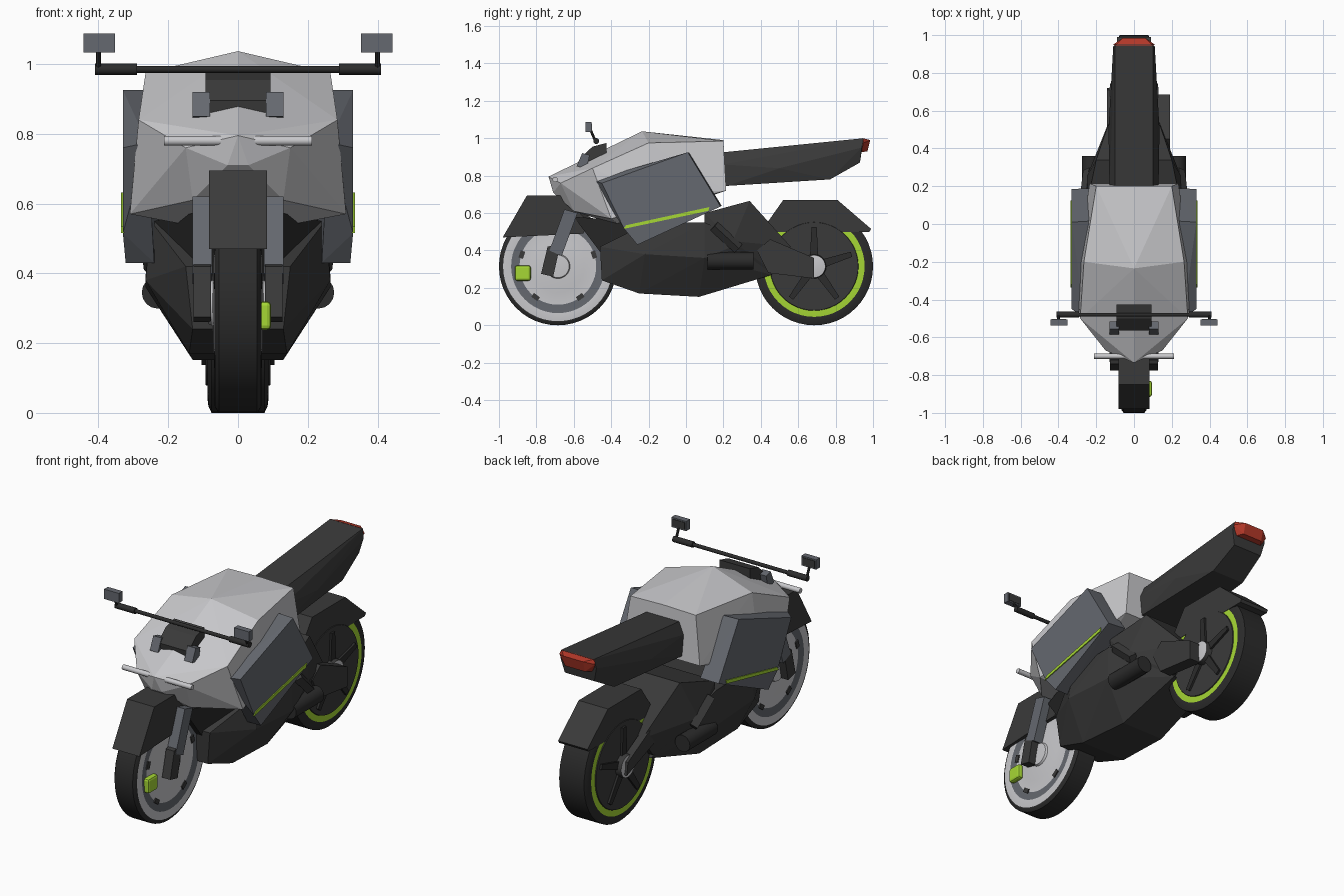
import bpy, bmesh, math
from mathutils import Vector

cube = bpy.data.objects.get("Cube")
if cube:
    bpy.data.objects.remove(cube, do_unlink=True)


def material(name, r, g, b):
    m = bpy.data.materials.new(name)
    m.use_nodes = True
    m.diffuse_color = (r, g, b, 1)
    m.node_tree.nodes["Principled BSDF"].inputs["Base Color"].default_value = (r, g, b, 1)
    return m


SILVER = material("silver", .58, .58, .6)
SLATE = material("slate grey", .13, .14, .16)
CHARCOAL = material("charcoal", .042, .042, .042)
BLACK = material("rubber black", .025, .025, .025)
GREEN = material("lime green", .38, .68, .035)
RED = material("tail red", .46, .04, .022)
SIDES = (("left", 1), ("right", -1))


def finish(name, bm, *mats):
    bmesh.ops.recalc_face_normals(bm, faces=bm.faces)
    mesh = bpy.data.meshes.new(name)
    bm.to_mesh(mesh)
    bm.free()
    for m in mats:
        mesh.materials.append(m)
    ob = bpy.data.objects.new(name, mesh)
    bpy.context.collection.objects.link(ob)
    return ob


def smooth(ob, angle=35):
    bpy.ops.object.select_all(action='DESELECT')
    ob.select_set(True)
    bpy.context.view_layer.objects.active = ob
    bpy.ops.object.shade_smooth_by_angle(angle=math.radians(angle))


def hull(name, pts, mat, mirror=False):
    """Faceted convex shell around points, optionally mirrored across x."""
    bm = bmesh.new()
    both = list(pts) + ([(-x, y, z) for x, y, z in pts if x] if mirror else [])
    verts = [bm.verts.new(p) for p in both]
    res = bmesh.ops.convex_hull(bm, input=verts)
    loose = [v for v in res["geom_interior"] if isinstance(v, bmesh.types.BMVert)]
    bmesh.ops.delete(bm, geom=loose, context='VERTS')
    bmesh.ops.dissolve_limit(bm, angle_limit=.01, verts=bm.verts, edges=bm.edges)
    return finish(name, bm, mat)


def prism(name, x0, x1, outline, mat):
    """Side outline of (y, z) points pushed between two x positions."""
    return hull(name, [(x, y, z) for x in (x0, x1) for y, z in outline], mat)


def pair(name, x0, x1, outline, mat):
    for side, s in SIDES:
        prism(f"{name}_{side}", s * x0, s * x1, outline, mat)


def rod(name, a, b, radius, mat, sides=12):
    a, b = Vector(a), Vector(b)
    bm = bmesh.new()
    bmesh.ops.create_cone(bm, cap_ends=True, segments=sides, radius1=radius,
                          radius2=radius, depth=(b - a).length)
    bm.transform((b - a).to_track_quat('Z', 'Y').to_matrix().to_4x4())
    bmesh.ops.translate(bm, verts=bm.verts, vec=(a + b) / 2)
    ob = finish(name, bm, mat)
    smooth(ob)
    return ob


def rect(y0, y1, z0, z1):
    return [(y0, z0), (y1, z0), (y1, z1), (y0, z1)]


def wheel(name, y, half, bands, mats, steps=48):
    """Lathe a half profile of (radius, x), mirrored, with one material per band."""
    profile = half[::-1] + [(r, -x) for r, x in half]
    band = bands[::-1] + [0] + bands
    bm = bmesh.new()
    rings = []
    for r, x in profile:
        rings.append([bm.verts.new((x, y + r * math.cos(t), .315 + r * math.sin(t)))
                      for t in (2 * math.pi * i / steps for i in range(steps))])
    for a, b, m in zip(rings, rings[1:], band):
        for i in range(steps):
            j = (i + 1) % steps
            bm.faces.new((a[i], a[j], b[j], b[i])).material_index = m
    for ring in (rings[0], rings[-1]):
        bm.faces.new(ring).material_index = band[0]
    smooth(finish(name, bm, *mats), 30)


# Wheels
FRONT, REAR = -.685, .685
wheel("front_wheel", FRONT,
      [(.315, .055), (.3, .066), (.293, .067), (.25, .067), (.205, .062),
       (.14, .07), (.065, .073), (.06, .085), (.03, .087)],
      [0, 0, 1, 2, 1, 1, 1, 1], (BLACK, SILVER, SLATE))
wheel("rear_wheel", REAR,
      [(.315, .076), (.295, .085), (.27, .088), (.237, .088), (.235, .093),
       (.065, .093), (.06, .125), (.03, .13)],
      [0, 0, 1, 2, 2, 2, 3], (BLACK, GREEN, CHARCOAL, SILVER))

# Rear spokes and front disc bolts
for side, s in SIDES:
    for i in range(5):
        t = math.tau * i / 5 + math.pi / 2
        d, n = Vector((math.cos(t), math.sin(t))), Vector((-math.sin(t), math.cos(t)))
        c = Vector((REAR, .315))
        prism(f"rear_spoke_{side}_{i + 1}", s * .09, s * .105,
              [c + d * r + n * w for r, w in ((.05, .022), (.05, -.022), (.21, -.014), (.21, .014))],
              BLACK)
        c = Vector((FRONT, .315))
        prism(f"front_disc_bolt_{side}_{i + 1}", s * .06, s * .069,
              [c + d * r + n * w for r in (.19, .215) for w in (-.02, .02)], CHARCOAL)

# Brake caliper
caliper = prism("brake_caliper", .06, .095, rect(-.915, -.83, .238, .32), GREEN)
bev = caliper.modifiers.new("bevel", 'BEVEL')
bev.width, bev.segments = .012, 2

# Mudguards
prism("front_mudguard", -.083, .083,
      [(-.98, .47), (-.85, .695), (-.66, .695), (-.52, .55), (-.55, .49)], CHARCOAL)
prism("rear_mudguard", -.09, .09,
      [(.4, .5), (.52, .67), (.81, .67), (.99, .515), (.98, .5), (.83, .51)], CHARCOAL)

# Forks
pair("fork_upper", .075, .13, [(-.65, .62), (-.58, .6), (-.665, .37), (-.73, .4)], SLATE)
pair("fork_lower", .078, .128, [(-.74, .42), (-.67, .44), (-.71, .26), (-.775, .275)], CHARCOAL)

# Tank and nose fairing
hull("tank_fairing", [
    (0, .2, .99), (.2, .2, .985), (.235, .215, .72),
    (0, -.235, 1.037), (.265, -.2, .975), (.3, -.2, .7),
    (.285, -.5, .84), (.31, -.4, .57), (0, -.735, .795),
    (.15, -.67, .76), (.13, -.6, .61), (.03, -.71, .71), (.1, -.35, .53)], SILVER, True)

# Side panels with a bright stripe
for side, s in SIDES:
    hull(f"side_panel_{side}", [(s * x, y, z) for x, y, z in (
        (.33, -.45, .76), (.33, .01, .925), (.33, .185, .635), (.33, -.33, .515),
        (.322, -.26, .43), (.26, -.5, .775), (.24, .015, .925), (.22, .19, .64),
        (.24, -.26, .43))], SLATE)
    prism(f"panel_stripe_{side}", s * .327, s * .335,
          [(-.335, .515), (.12, .612), (.125, .632), (-.32, .535)], GREEN)

# Engine fairing and rear frame
hull("engine_fairing", [
    (.15, -.46, .42), (.13, -.45, .24), (.25, -.2, .55), (.265, -.22, .38),
    (.14, -.25, .17), (.26, .1, .55), (.265, .1, .36), (.13, .07, .152),
    (.22, .32, .45), (.11, .46, .27)], CHARCOAL, True)
hull("steering_frame", [
    (.09, -.6, .58), (.1, -.45, .38), (.24, -.2, .55), (.2, -.2, .4)], BLACK, True)
hull("rear_frame", [
    (.25, .1, .6), (.2, .34, .665), (.25, .25, .45), (.14, .45, .52),
    (.125, .56, .42), (.12, .46, .29), (.22, .1, .35)], CHARCOAL, True)

# Swing arms
prism("swing_arm_left", .12, .19,
      [(.685, .25), (.685, .36), (.45, .46), (.38, .4), (.44, .28)], CHARCOAL)
prism("swing_arm_right", -.1, -.142,
      [(.72, .28), (.71, .35), (.45, .49), (.4, .4)], CHARCOAL)

# Foot pegs and their braces
for side, s in SIDES:
    rod(f"foot_peg_{side}", (s * .23, .115, .345), (s * .23, .36, .345), .046, BLACK, 16)
    rod(f"peg_brace_{side}", (s * .255, .15, .53), (s * .24, .28, .41), .03, CHARCOAL, 4)

# Seat and tail light
hull("seat_tail", [
    (.1, .2, .925), (.13, .2, .86), (.125, .215, .745), (.1, .47, .935), (.135, .5, .84),
    (.1, .77, .78), (.1, .95, 1.0), (.11, .94, .95), (.09, .93, .87)], CHARCOAL, True)
hull("tail_light", [
    (.1, .945, 1.0), (.11, .95, .975), (.06, .985, .99), (.06, .97, .93), (.085, .935, .925)],
    RED, True)

# Instrument cowl and brackets
prism("instrument_cowl", -.093, .093,
      [(-.425, .975), (-.425, .9), (-.56, .86), (-.565, .895), (-.5, .955)], CHARCOAL)
pair("cowl_bracket", .08, .13, [(-.585, .85), (-.555, .92), (-.515, .91), (-.53, .84)], SLATE)

# Handlebar, grips and mirrors
rod("handlebar", (-.4, -.48, .985), (.4, -.48, .985), .01, BLACK)
for side, s in SIDES:
    rod(f"grip_{side}", (s * .29, -.48, .985), (s * .41, -.48, .985), .016, BLACK)
    rod(f"mirror_stalk_{side}", (s * .4, -.485, .985), (s * .4, -.51, 1.045), .007, BLACK, 8)
    prism(f"mirror_{side}", s * .353, s * .443, rect(-.538, -.505, 1.033, 1.087), SLATE)
    prism(f"mirror_glass_{side}", s * .36, s * .436, rect(-.506, -.502, 1.04, 1.08), CHARCOAL)

# Headlight bar
rod("headlight_bar", (-.212, -.7, .78), (.212, -.7, .78), .014, SILVER)
